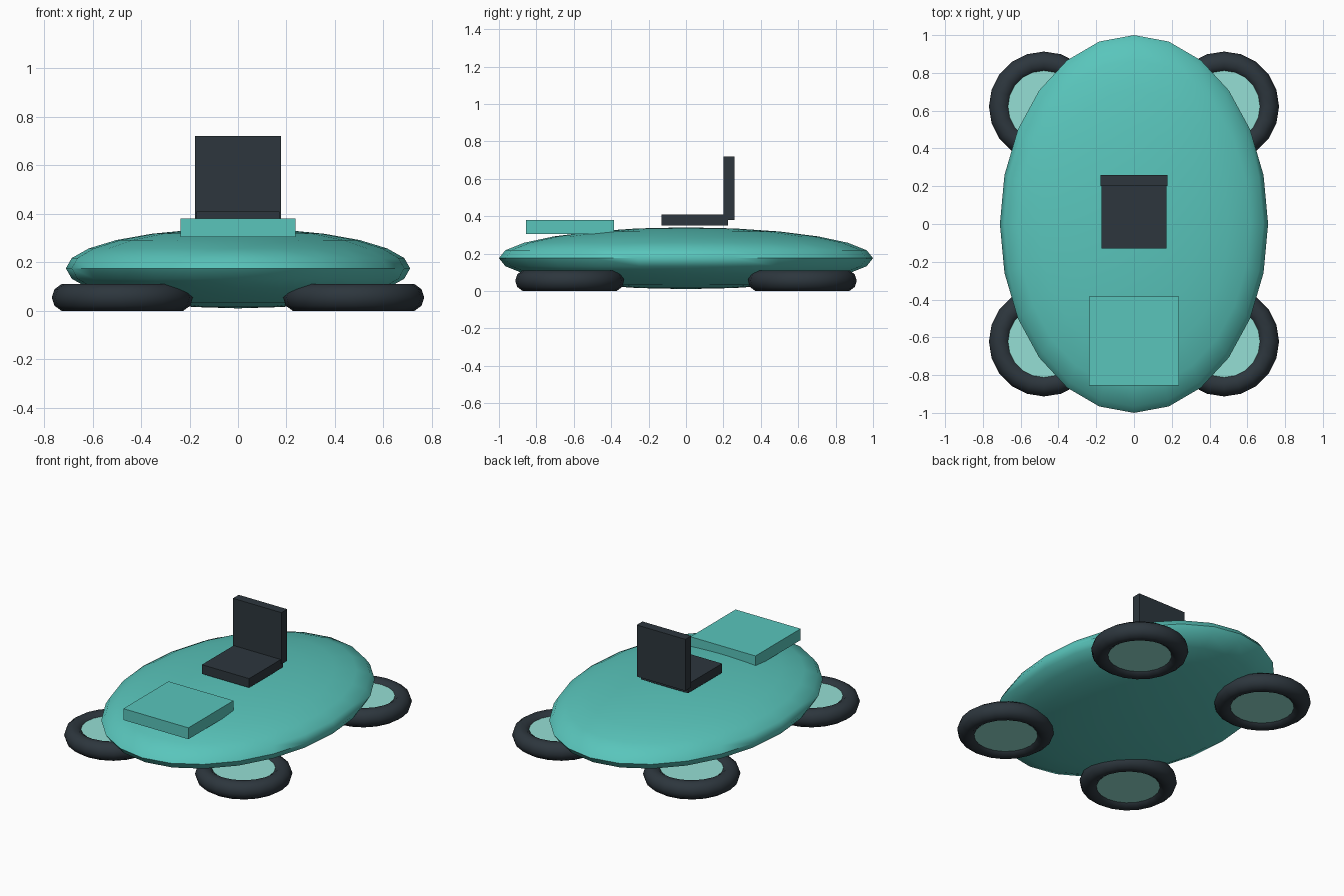
import bpy
import math

if "Cube" in bpy.data.objects:
    bpy.data.objects.remove(bpy.data.objects["Cube"])


def material(name, rgb):
    m = bpy.data.materials.new(name)
    m.diffuse_color = (*rgb, 1)
    m.use_nodes = True
    m.node_tree.nodes["Principled BSDF"].inputs["Base Color"].default_value = m.diffuse_color
    return m


TEAL = material("teal", (0.10, 0.56, 0.50))
DARK = material("dark", (0.026, 0.037, 0.047))
PALE = material("pale_teal", (0.30, 0.74, 0.66))


def finish(name, mat, smooth=None):
    ob = bpy.context.object
    ob.name = name
    ob.data.materials.append(mat)
    bpy.ops.object.transform_apply(location=False, rotation=False, scale=True)
    if smooth:
        bpy.ops.object.shade_smooth_by_angle(angle=math.radians(smooth))
    return ob


def box(name, lo, hi, mat):
    bpy.ops.mesh.primitive_cube_add(size=1, location=[(a + b) / 2 for a, b in zip(lo, hi)])
    bpy.context.object.scale = [b - a for a, b in zip(lo, hi)]
    return finish(name, mat)


# Body: flattened ellipsoid
bpy.ops.mesh.primitive_uv_sphere_add(segments=24, ring_count=12, radius=1, location=(0, 0, 0.175))
bpy.context.object.scale = (0.71, 1.0, 0.165)
finish("body", TEAL, 60)

# Hood slab and seat
box("hood", (-0.237, -0.855, 0.305), (0.237, -0.385, 0.38), TEAL)
box("seat", (-0.172, -0.13, 0.35), (0.172, 0.225, 0.41), DARK)
box("seat_back", (-0.177, 0.2, 0.38), (0.177, 0.26, 0.72), DARK)

# Four flat-lying wheels with pale hubs
for x, side in ((-0.477, "left"), (0.477, "right")):
    for y, end in ((-0.622, "front"), (0.622, "rear")):
        bpy.ops.mesh.primitive_torus_add(major_segments=20, minor_segments=10,
                                         major_radius=0.233, minor_radius=0.058,
                                         location=(x, y, 0.055))
        finish(f"{end}_{side}_tyre", DARK, 60)
        bpy.ops.mesh.primitive_cylinder_add(vertices=20, radius=0.19, depth=0.075,
                                            location=(x, y, 0.055))
        finish(f"{end}_{side}_hub", PALE, 40)
